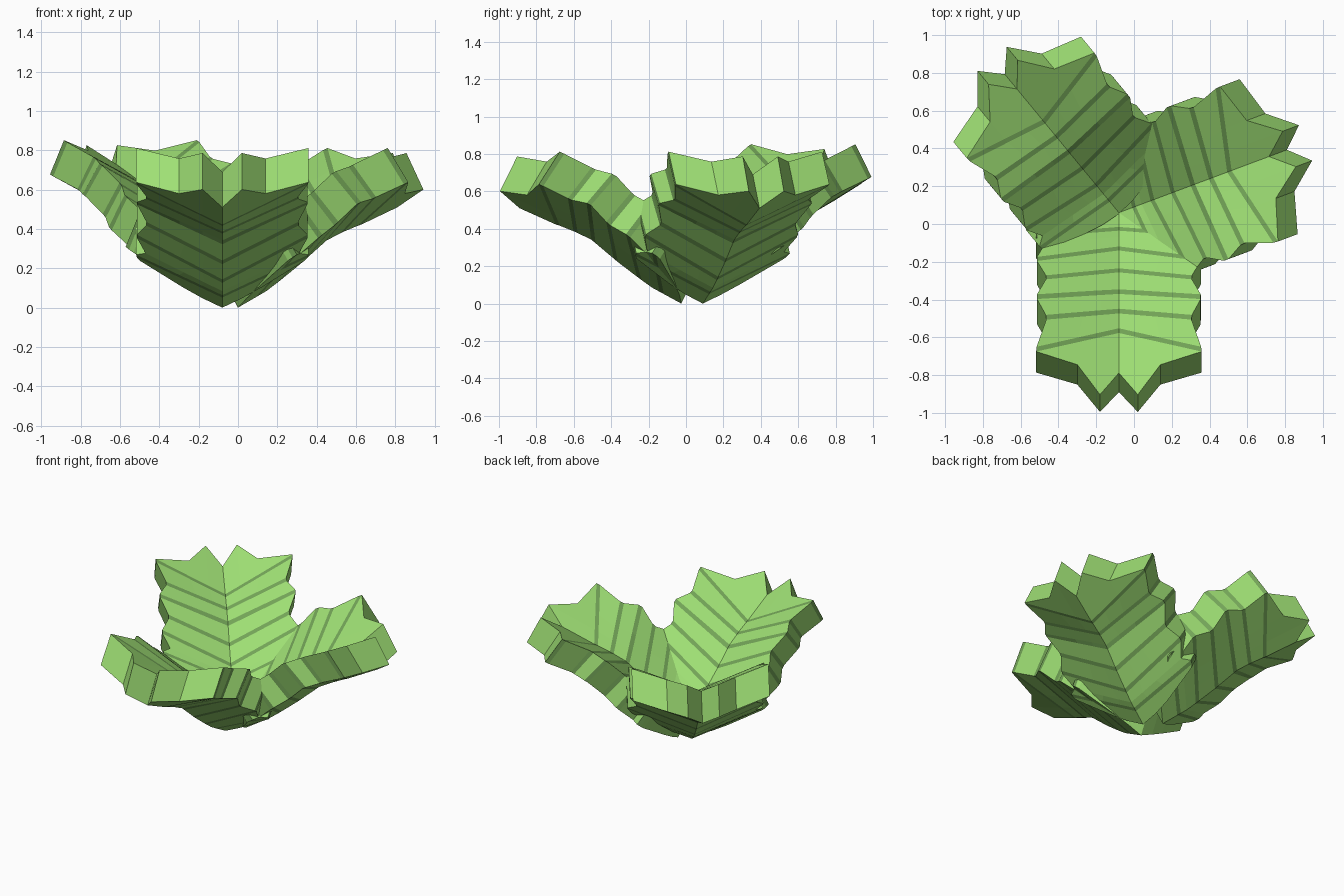
import bpy, bmesh, math

cube = bpy.data.objects.get("Cube")
if cube:
    bpy.data.objects.remove(cube, do_unlink=True)


def material(name, rgb):
    m = bpy.data.materials.new(name)
    m.use_nodes = True
    m.diffuse_color = (*rgb, 1)
    m.node_tree.nodes["Principled BSDF"].inputs["Base Color"].default_value = (*rgb, 1)
    return m


LEAF = material("leaf green", (0.345, 0.74, 0.175))
VEIN = material("vein green", (0.17, 0.37, 0.095))

# Underside spine (distance, height), toothed outline (distance, half width)
SPINE = [(0.085, 0), (0.25, 0.09), (0.41, 0.21), (0.57, 0.345), (0.7, 0.405), (0.84, 0.45),
         (0.95, 0.51), (1.1, 0.58)]
OUTLINE = [(0.2, 0.43), (0.24, 0.44), (0.28, 0.39), (0.37, 0.44), (0.475, 0.38), (0.58, 0.44),
           (0.68, 0.38), (0.83, 0.438)]
VEINS = [(0.19, 0.23), (0.31, 0.37), (0.435, 0.475), (0.555, 0.58), (0.65, 0.68), (0.745, 0.835)]
COLUMNS = (0, 0.23, 0.5, 1)
FOLD = 0.42          # rise of each half away from the spine
HALF = 0.0115        # half width of a vein stripe
# Slab thickness, and how far the upper side leans back along the leaf
THICK = 0.207
LEAN = [(0.085, -0.09), (0.3, -0.12), (0.55, -0.138), (0.84, -0.112), (1.05, -0.092)]


def lookup(table, x):
    x = min(max(x, table[0][0]), table[-1][0])
    for (a, p), (b, q) in zip(table, table[1:]):
        if x <= b:
            return p + (q - p) * (x - a) / (b - a)


def leaf_rows():
    """Rows of (distance, side) points from base to tip, with a vein flag for the band after each."""
    ends = []
    for m, e in VEINS:
        ends += [(m - HALF, e - HALF, True), (m + HALF, e + HALF, False)]
    ends.insert(2, (0.24, 0.28, False))
    rows = [([(0.085, 0), (0.095, 0.1), (0.12, 0.2), (0.2, 0.42)], False)]   # rounded base
    for m, e, vein in ends:
        w = lookup(OUTLINE, e)
        rows.append(([(m + (e - m) * c, w * c) for c in COLUMNS], vein))
    corner = rows[-1][0][-1]
    rows.append(([(0.95, 0), (1.055, 0.1), (0.91, 0.22), corner], False))   # notched tip
    return rows


def build_leaf(name, angle, lift):
    bm = bmesh.new()
    for side in (1, -1):
        rows = leaf_rows()
        grid = [[bm.verts.new((s, side * v, lookup(SPINE, s) + FOLD * v)) for s, v in pts]
                for pts, _ in rows]
        for i in range(len(grid) - 1):
            for j in range(len(COLUMNS) - 1):
                quad = [grid[i][j], grid[i + 1][j], grid[i + 1][j + 1], grid[i][j + 1]]
                face = bm.faces.new(quad if side > 0 else quad[::-1])
                face.material_index = int(rows[i][1])
    bmesh.ops.remove_doubles(bm, verts=bm.verts[:], dist=0.0005)
    # Thicken into a slab
    slab = bmesh.ops.extrude_face_region(bm, geom=bm.faces[:], use_keep_orig=True)
    for v in slab["geom"]:
        if isinstance(v, bmesh.types.BMVert):
            lean = lookup(LEAN, v.co.x)
            v.co.x += lean
            v.co.z += math.sqrt(THICK ** 2 - lean ** 2)
    bmesh.ops.recalc_face_normals(bm, faces=bm.faces[:])
    mesh = bpy.data.meshes.new(name)
    bm.to_mesh(mesh)
    bm.free()
    mesh.materials.append(LEAF)
    mesh.materials.append(VEIN)
    obj = bpy.data.objects.new(name, mesh)
    bpy.context.collection.objects.link(obj)
    obj.location = (-0.08, 0.06, lift)
    obj.rotation_euler.z = math.radians(angle)


build_leaf("front_leaf", -90, 0)
build_leaf("left_leaf", 20.5, 0)
build_leaf("right_leaf", 129.5, 0.04)
